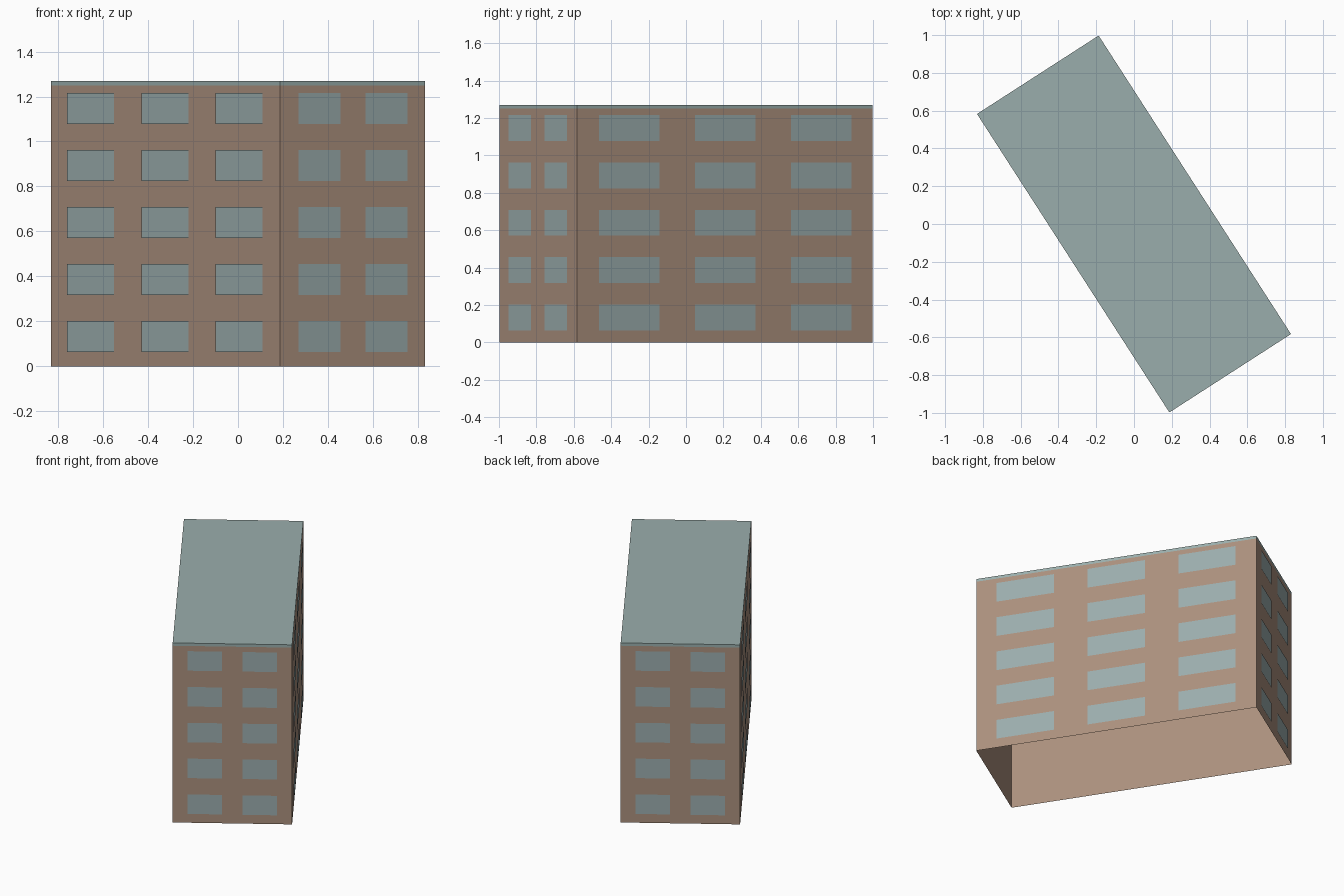
import bpy
import bmesh
from math import radians
from mathutils import Matrix

cube = bpy.data.objects.get("Cube")
if cube:
    bpy.data.objects.remove(cube, do_unlink=True)

WIDTH, LENGTH = 0.766, 1.88
WALL_TOP, HEIGHT = 1.25, 1.27
TURN = Matrix.Rotation(radians(32.8), 4, 'Z')


def material(name, rgb):
    mat = bpy.data.materials.new(name)
    mat.use_nodes = True
    color = (*rgb, 1)
    mat.diffuse_color = color
    mat.node_tree.nodes["Principled BSDF"].inputs["Base Color"].default_value = color
    return mat


def make_object(name, bm, mat):
    mesh = bpy.data.meshes.new(name)
    bm.to_mesh(mesh)
    bm.free()
    mesh.materials.append(mat)
    obj = bpy.data.objects.new(name, mesh)
    obj.matrix_world = TURN
    bpy.context.collection.objects.link(obj)


def box(z0, z1):
    bm = bmesh.new()
    place = Matrix.Translation((0, 0, (z0 + z1) / 2)) @ Matrix.Diagonal((WIDTH, LENGTH, z1 - z0, 1))
    bmesh.ops.create_cube(bm, size=1, matrix=place)
    return bm


brick = material("brown_brick", (0.41, 0.28, 0.207))
glass = material("pale_glass", (0.328, 0.418, 0.42))
slate = material("grey_green_roof", (0.323, 0.423, 0.413))

# Walls: a thin shell, open below and covered by the roof slab
bm = box(0, WALL_TOP)
bm.normal_update()
caps = [f for f in bm.faces if abs(f.normal.z) > 0.5]
bmesh.ops.delete(bm, geom=caps, context='FACES_ONLY')
make_object("walls", bm, brick)

# Flat roof slab
make_object("roof", box(WALL_TOP, HEIGHT), slate)

# Windows: flat panes just off each wall, five floors high
SIDES = {
    "front": (0, LENGTH, (-0.177, 0.177), 0.222),
    "left": (90, WIDTH, (-0.61, 0, 0.61), 0.385),
    "back": (180, LENGTH, (-0.177, 0.177), 0.222),
    "right": (270, WIDTH, (-0.61, 0, 0.61), 0.385),
}
for side, (angle, depth, columns, pane_width) in SIDES.items():
    bm = bmesh.new()
    for floor in range(5):
        for x in columns:
            place = (Matrix.Rotation(radians(angle), 4, 'Z')
                     @ Matrix.Translation((x, -depth / 2 - 0.004, 0.133 + 0.2533 * floor))
                     @ Matrix.Rotation(radians(90), 4, 'X')
                     @ Matrix.Diagonal((pane_width, 0.138, 1, 1)))
            bmesh.ops.create_grid(bm, x_segments=1, y_segments=1, size=0.5, matrix=place)
    make_object(side + "_windows", bm, glass)
